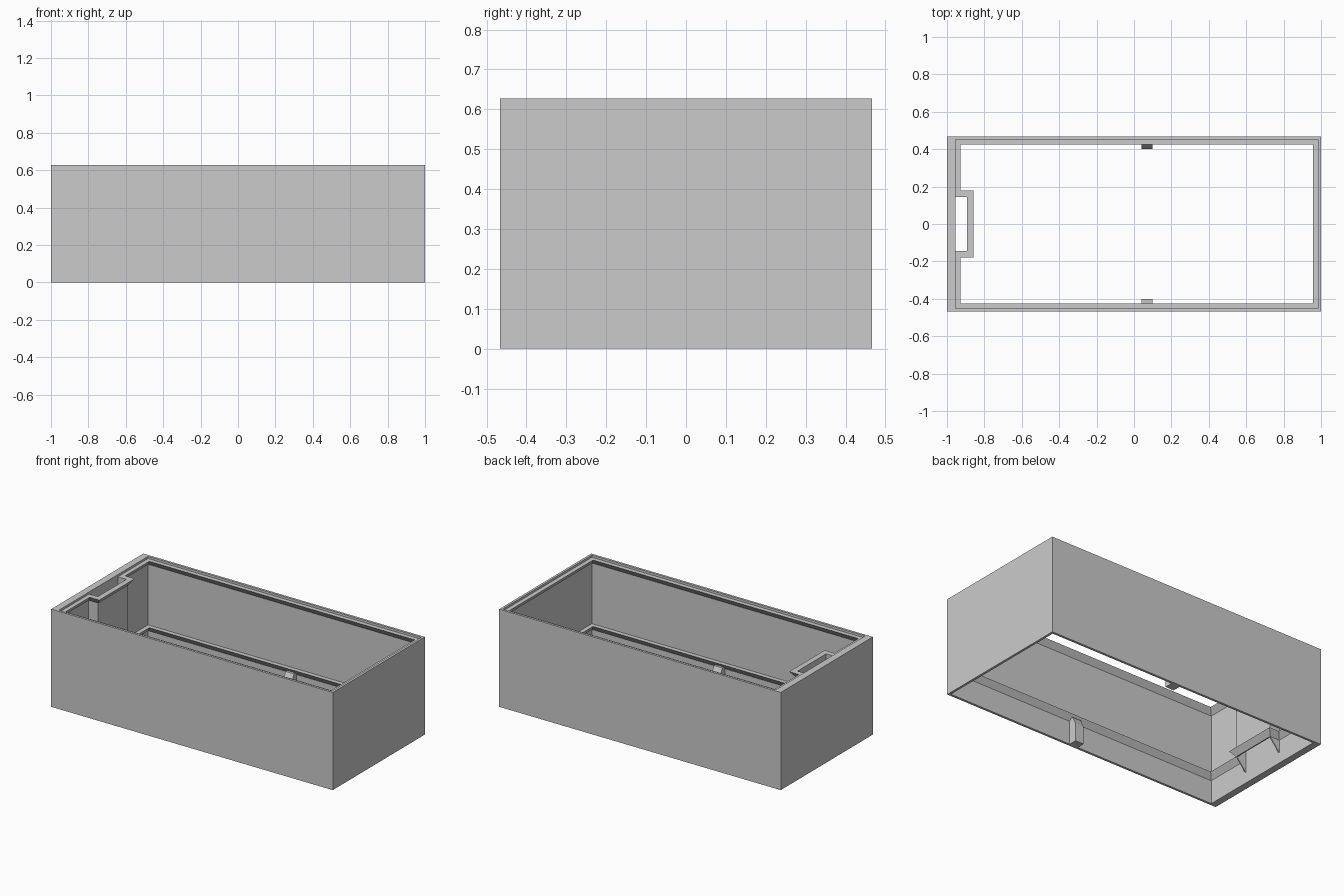
import bpy
import bmesh

cube = bpy.data.objects.get("Cube")
if cube:
    bpy.data.objects.remove(cube, do_unlink=True)

grey = bpy.data.materials.new("plain_grey")
grey.use_nodes = True
COLOUR = (0.6, 0.6, 0.6, 1)
grey.diffuse_color = COLOUR
grey.node_tree.nodes["Principled BSDF"].inputs["Base Color"].default_value = COLOUR

HEIGHT, LEDGE = 0.627, 0.613
WALL_L, WALL_R, WALL_Y = -0.955, 0.985, 0.452   # inner wall faces
POCKET_X, POCKET_Y = -0.887, 0.152              # outside of the pocket
LIP = 0.028                                     # lip overhang


def add_object(name, bm):
    bmesh.ops.recalc_face_normals(bm, faces=bm.faces)
    mesh = bpy.data.meshes.new(name)
    bm.to_mesh(mesh)
    bm.free()
    mesh.materials.append(grey)
    obj = bpy.data.objects.new(name, mesh)
    bpy.context.collection.objects.link(obj)
    return obj


def ring(name, sections):
    """Join a closed cycle of (contour, z) loops into a solid ring."""
    bm = bmesh.new()
    loops = [[bm.verts.new((x, y, z)) for x, y in pts] for pts, z in sections]
    for a, b in zip(loops, loops[1:] + loops[:1]):
        n = len(a)
        for i in range(n):
            j = (i + 1) % n
            bm.faces.new((a[i], a[j], b[j], b[i]))
    return add_object(name, bm)


def prism(name, profile, start, end, place):
    """Extrude a profile; place(u, v, t) gives the 3D point."""
    bm = bmesh.new()
    a, b = ([bm.verts.new(place(u, v, t)) for u, v in profile] for t in (start, end))
    n = len(a)
    bm.faces.new(a)
    bm.faces.new(b)
    for i in range(n):
        j = (i + 1) % n
        bm.faces.new((a[i], a[j], b[j], b[i]))
    return add_object(name, bm)


def rectangle(x0, x1, y):
    return [(x0, -y), (x1, -y), (x1, y), (x0, y)]


def inner_contour(d):
    """Inner wall outline around the pocket, moved inward by d."""
    half = [(WALL_R - d, WALL_Y - d), (WALL_L + d, WALL_Y - d),
            (WALL_L + d, POCKET_Y + d), (POCKET_X + d, POCKET_Y + d)]
    return half + [(x, -y) for x, y in reversed(half)]


# Open rectangular wall
outer = rectangle(-1, 1, 0.467)
inner = rectangle(WALL_L, WALL_R, WALL_Y)
ring("box_wall", [(outer, 0), (outer, HEIGHT), (inner, HEIGHT), (inner, 0)])

# Upper and lower lips with sloping undersides
for name, top in (("upper_lip", LEDGE), ("lower_lip", 0.187)):
    ring(name, [(inner_contour(0), top), (inner_contour(LIP), top),
                (inner_contour(0), top - 0.037)])

# Thin pocket walls, open above and below, with tapered side supports
THIN = 0.007
POCKET_BASE = 0.15
prism("pocket_front", [(POCKET_X - THIN, POCKET_BASE), (POCKET_X, POCKET_BASE),
                       (POCKET_X, LEDGE), (POCKET_X - THIN, LEDGE)],
      -POCKET_Y, POCKET_Y, lambda u, v, t: (u, t, v))
side = [(WALL_L, 0.07), (POCKET_X, POCKET_BASE), (POCKET_X, LEDGE), (WALL_L, LEDGE)]
for name, s in (("back", 1), ("front", -1)):
    prism(f"pocket_side_{name}", side, s * (POCKET_Y - THIN), s * POCKET_Y,
          lambda u, v, t: (u, t, v))

# Snap catches on the two long walls
catch = [(0.455, 0), (0.4, 0), (0.4, 0.115), (0.425, 0.165), (0.455, 0.165)]
for name, s in (("back", 1), ("front", -1)):
    prism(f"catch_{name}", catch, 0.04, 0.1, lambda u, v, t: (t, s * u, v))
